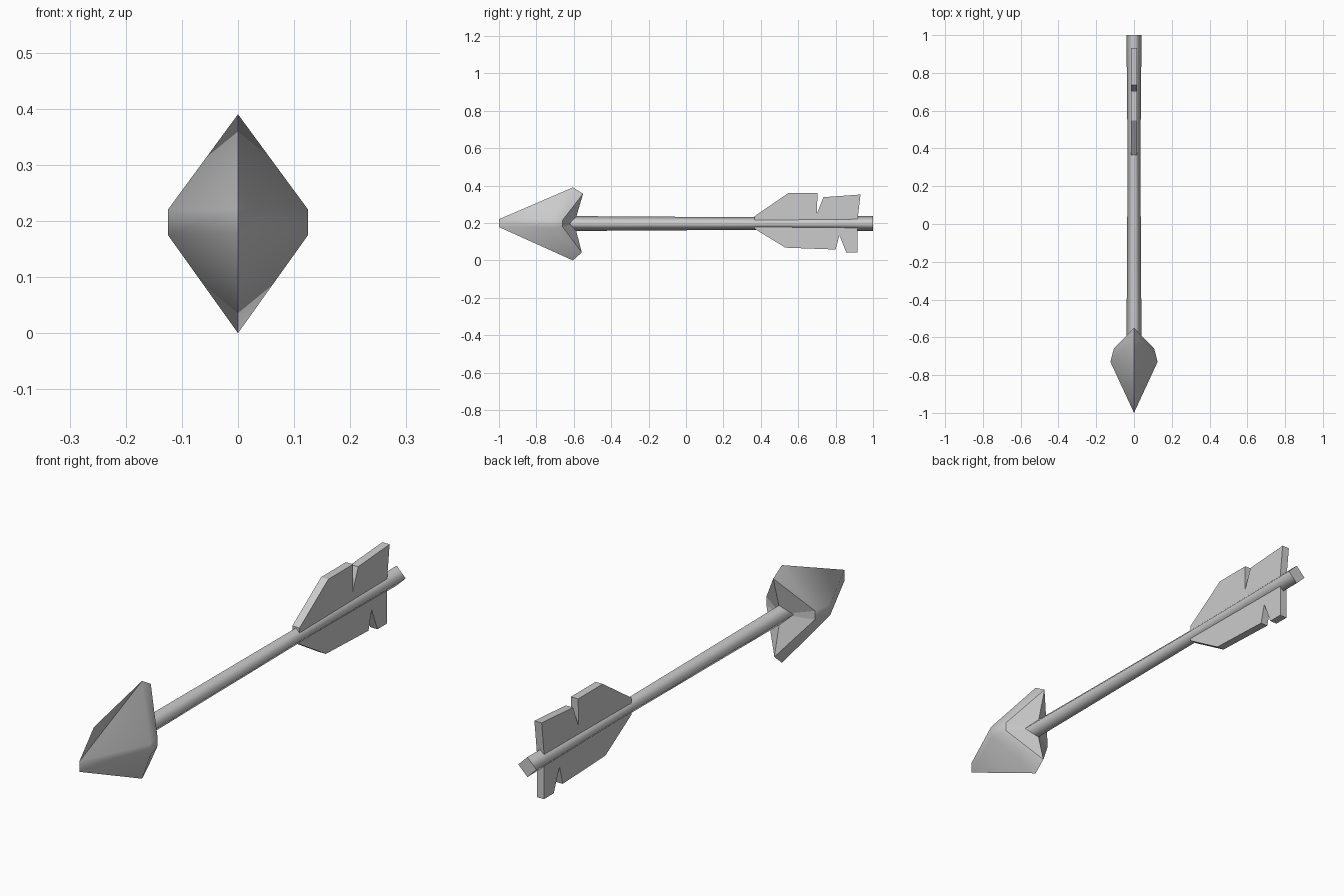
import bpy
import bmesh

cube = bpy.data.objects.get("Cube")
if cube:
    bpy.data.objects.remove(cube, do_unlink=True)

AXIS_Z = 0.197  # height of the shaft's centre line

grey = bpy.data.materials.new("plain_grey")
grey.use_nodes = True
colour = (0.6, 0.6, 0.6, 1)
grey.diffuse_color = colour
grey.node_tree.nodes["Principled BSDF"].inputs["Base Color"].default_value = colour


def finish(name, bm):
    bmesh.ops.recalc_face_normals(bm, faces=bm.faces)
    mesh = bpy.data.meshes.new(name)
    bm.to_mesh(mesh)
    bm.free()
    mesh.materials.append(grey)
    obj = bpy.data.objects.new(name, mesh)
    bpy.context.collection.objects.link(obj)
    return obj


# Shaft: diamond section, slightly waisted, smooth along its length
bm = bmesh.new()
rings = []
for y, r in [(-0.62, 0.04), (-0.2, 0.037), (0.37, 0.034), (1.0, 0.04)]:
    rings.append([bm.verts.new((r * x, y, AXIS_Z + r * z))
                  for x, z in [(1, 0), (0, 1), (-1, 0), (0, -1)]])
for a, b in zip(rings, rings[1:]):
    for i in range(4):
        j = (i + 1) % 4
        bm.faces.new((a[i], a[j], b[j], b[i])).smooth = True
for ring in (rings[0], rings[-1]):
    cap = bm.faces.new(ring)
    for e in cap.edges:
        e.smooth = False
finish("shaft", bm)

# Head: wedge with a vertical cutting edge, a rear band and a hollow back
bm = bmesh.new()
tip_hi, tip_lo = bm.verts.new((0, -1, 0.22)), bm.verts.new((0, -1, 0.178))
top, bottom = bm.verts.new((0, -0.605, 0.39)), bm.verts.new((0, -0.605, 0))
back_top, back_bottom = bm.verts.new((0, -0.55, 0.357)), bm.verts.new((0, -0.557, 0.042))
centre = bm.verts.new((0, -0.597, AXIS_Z))
for s in (1, -1):
    side_hi, side_lo = [bm.verts.new((s * 0.125, -0.73, z)) for z in (0.22, 0.175)]
    rear_hi, rear_lo = [bm.verts.new((s * 0.107, -0.66, z)) for z in (0.215, 0.18)]
    outer = [(tip_hi, top, side_hi), (tip_hi, side_hi, side_lo, tip_lo),
             (tip_lo, side_lo, bottom), (top, back_top, rear_hi, side_hi),
             (side_hi, rear_hi, rear_lo, side_lo),
             (side_lo, rear_lo, back_bottom, bottom)]
    inner = [(back_top, centre, rear_hi), (rear_hi, centre, rear_lo),
             (rear_lo, centre, back_bottom)]
    for verts in outer:
        bm.faces.new(verts).smooth = True
    for verts in inner:
        for e in bm.faces.new(verts).edges:
            e.smooth = False
for e in bm.edges:
    if all(abs(v.co.x) < 1e-5 for v in e.verts):
        e.smooth = False
finish("arrow_head", bm)

# Fletching: one notched flat plate running through the shaft
outline = [(0.365, 0.235), (0.547, 0.36), (0.703, 0.36), (0.70, 0.25),
           (0.735, 0.338), (0.933, 0.352), (0.918, 0.225), (0.918, 0.042),
           (0.857, 0.042), (0.82, 0.134), (0.80, 0.058), (0.531, 0.068),
           (0.365, 0.17)]
bm = bmesh.new()
face = bm.faces.new([bm.verts.new((-0.016, y, z)) for y, z in outline])
new = bmesh.ops.extrude_face_region(bm, geom=[face])["geom"]
bmesh.ops.translate(bm, vec=(0.032, 0, 0),
                    verts=[v for v in new if isinstance(v, bmesh.types.BMVert)])
finish("fletching", bm)
